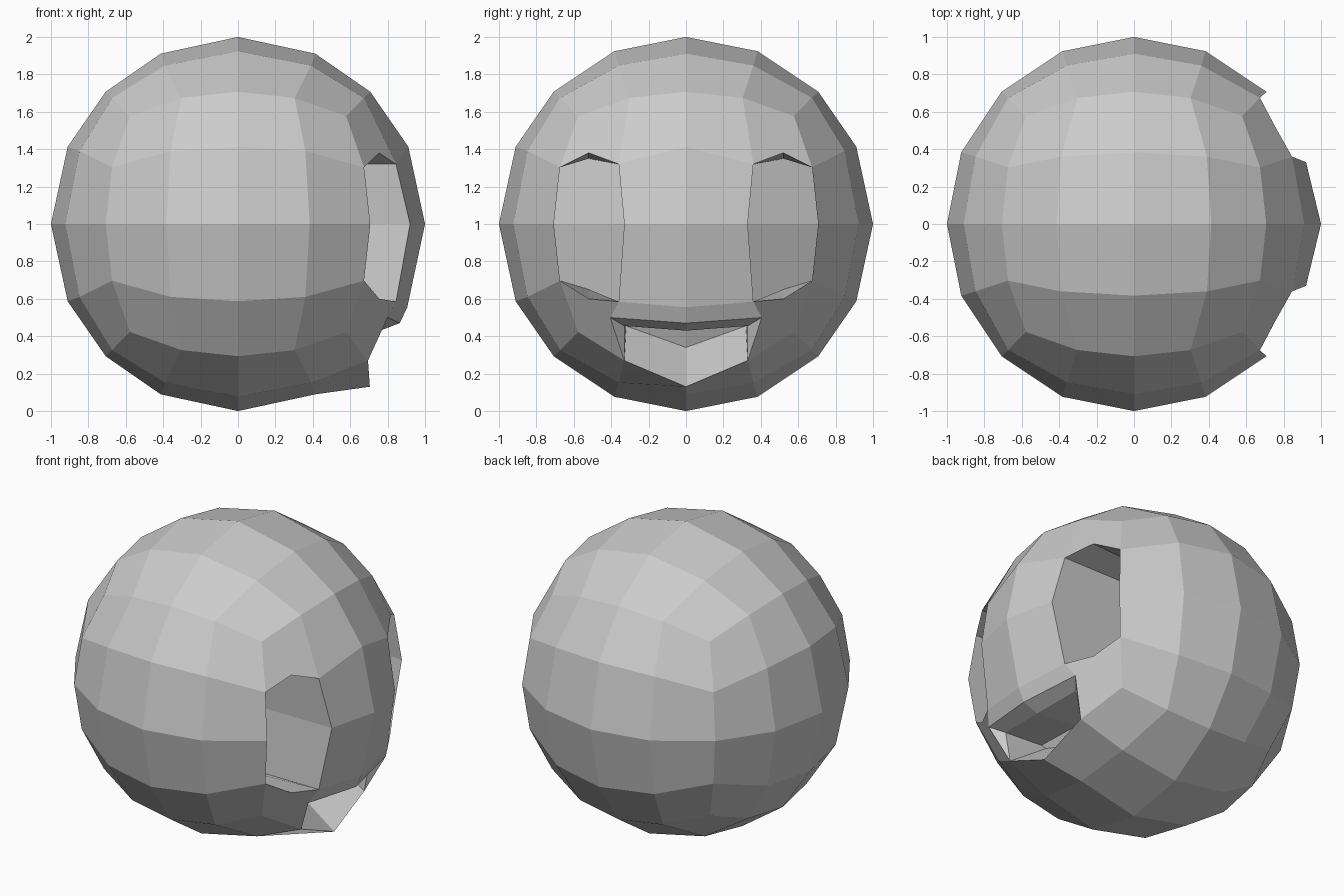
import bpy, bmesh
from math import sqrt
from mathutils import Vector

if "Cube" in bpy.data.objects:
    bpy.data.objects.remove(bpy.data.objects["Cube"])

bm = bmesh.new()
cache = {}


def vert(co):
    key = tuple(round(c, 2) + 0.0 for c in co)
    if key not in cache:
        cache[key] = bm.verts.new(co)
    return cache[key]


# Cube-sphere: quarter-face grid positions, mirrored over each of six faces
QUARTER = {(0, 0): (0, 0), (1, 0): (.383, 0), (0, 1): (0, .413), (1, 1): (.36, .39),
           (2, 0): (.707, 0), (0, 2): (0, .707), (2, 1): (.674, .303),
           (1, 2): (.303, .674), (2, 2): (.577, .577)}
AXES = {0: (1, 2), 1: (0, 2), 2: (1, 0)}


def node(axis, side, i, j):
    a, b = QUARTER[abs(i), abs(j)]
    co = [0, 0, 0]
    co[axis] = side * sqrt(1 - a * a - b * b)
    co[AXES[axis][0]] = a if i > 0 else -a
    co[AXES[axis][1]] = b if j > 0 else -b
    return vert(co)


N, cells = {}, {}
for axis in range(3):
    for side in (-1, 1):
        g = {(i, j): node(axis, side, i, j) for i in range(-2, 3) for j in range(-2, 3)}
        for i in range(-2, 2):
            for j in range(-2, 2):
                f = bm.faces.new((g[i, j], g[i + 1, j], g[i + 1, j + 1], g[i, j + 1]))
                if (axis, side) == (0, 1):
                    cells[i, j] = f
        if (axis, side) == (0, 1):
            N = g


def split(a, b, co):
    edge = bm.edges.get((a, b))
    v = bmesh.utils.edge_split(edge, a, 0.5)[1]
    v.co = co
    return v


# Shape the face side (+x)
N[0, -1].co = (.905, 0, -.445)
N[0, -2].co = (.705, 0, -.87)
eyes, lip = [], {}
for s in (-1, 1):
    N[s, 1].co = (.845, s * .36, .32)
    N[s, 0].co = (.92, s * .33, 0)
    N[s, -1].co = (.845, s * .36, -.415)
    N[s, -2].co = (.695, s * .33, -.73)
    brow = split(N[s, 1], N[2 * s, 1], (.755, s * .52, .38))
    low = split(N[s, -1], N[2 * s, -1], (.755, s * .52, -.40))
    lip[s] = split(N[s, -1], N[s, -2], (.80, s * .405, -.50))
    eyes.append([N[2 * s, 1], brow, N[s, 1], N[s, 0], N[s, -1], low, N[2 * s, -1], N[2 * s, 0]])

openings = [cells[k] for k in ((1, 0), (1, -1), (-2, 0), (-2, -1), (0, -2), (-1, -2))]
bmesh.ops.delete(bm, geom=openings, context='FACES')

# Eye recesses, pushed straight inwards
for loop in eyes:
    back = [bm.verts.new(v.co - Vector((.55, 0, 0))) for v in loop]
    back[1].co.z -= .03
    back[5].co.z += .05
    for k in range(8):
        m = (k + 1) % 8
        bm.faces.new((loop[k], loop[m], back[m], back[k]))
    bm.faces.new((back[7], back[0], back[1], back[2], back[3]))
    bm.faces.new((back[3], back[4], back[5], back[6], back[7]))

# Mouth: upper lip, sloped underside, cavity
u0, i0, t0, b0 = [bm.verts.new(c) for c in
                  ((.865, 0, -.53), (.76, 0, -.57), (.45, 0, -.54), (.42, 0, -.66))]
for s in (-1, 1):
    u, low = lip[s], N[s, -2]
    i, t, b = [bm.verts.new(c) for c in
               ((.73, s * .33, -.545), (.45, s * .33, -.53), (.42, s * .32, -.545))]
    for f in ((N[s, -1], N[0, -1], u0, u), (u, u0, i0, i), (u, i, low), (i, i0, t0, t),
              (i, t, b, low), (low, b, b0, N[0, -2]), (t, t0, b0, b)):
        bm.faces.new(f)

bmesh.ops.translate(bm, verts=bm.verts, vec=(0, 0, 1))
bmesh.ops.recalc_face_normals(bm, faces=bm.faces)
mesh = bpy.data.meshes.new("round_head")
bm.to_mesh(mesh)
bm.free()
bpy.context.collection.objects.link(bpy.data.objects.new("round_head", mesh))
